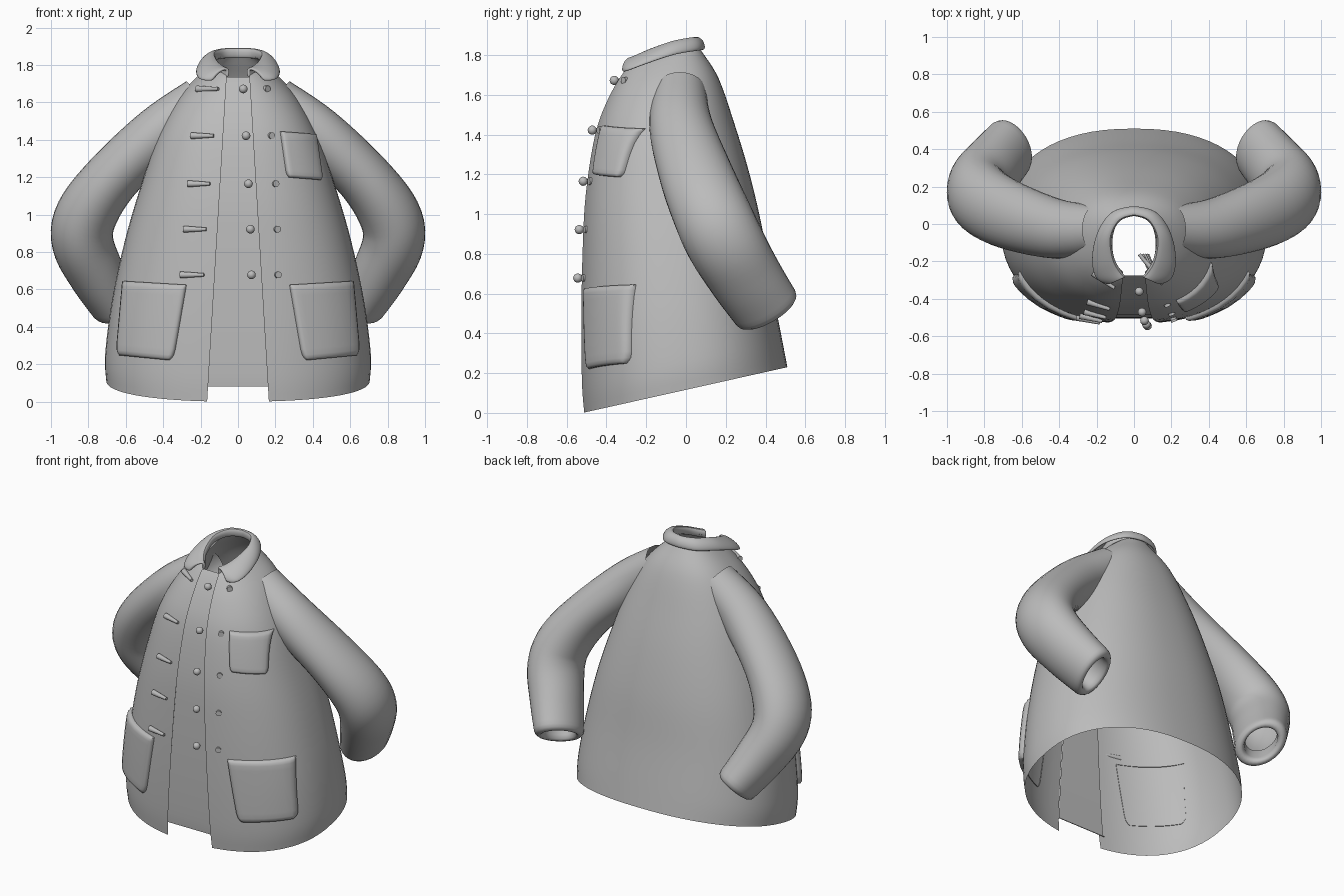
import bpy, bmesh, math
from mathutils import Vector
from mathutils.bvhtree import BVHTree

if "Cube" in bpy.data.objects:
    bpy.data.objects.remove(bpy.data.objects["Cube"])

cloth = bpy.data.materials.new("grey_cloth")
cloth.use_nodes = True
grey = (0.5, 0.5, 0.5, 1)
cloth.diffuse_color = grey
cloth.node_tree.nodes["Principled BSDF"].inputs["Base Color"].default_value = grey


def finish(name, bm, angle=50):
    bmesh.ops.recalc_face_normals(bm, faces=bm.faces)
    mesh = bpy.data.meshes.new(name)
    bm.to_mesh(mesh)
    bm.free()
    mesh.materials.append(cloth)
    obj = bpy.data.objects.new(name, mesh)
    bpy.context.collection.objects.link(obj)
    bpy.ops.object.select_all(action='DESELECT')
    obj.select_set(True)
    bpy.context.view_layer.objects.active = obj
    bpy.ops.object.shade_smooth_by_angle(angle=math.radians(angle))
    return obj


def loft(rows, closed=False):
    bm = bmesh.new()
    grid = [[bm.verts.new(p) for p in row] for row in rows]
    for low, high in zip(grid, grid[1:]):
        n = len(low)
        for i in range(n if closed else n - 1):
            j = (i + 1) % n
            bm.faces.new((low[i], low[j], high[j], high[i]))
    return bm


def smooth(stations, steps):
    """Catmull-Rom interpolation of equal-length tuples."""
    pts = [stations[0]] + list(stations) + [stations[-1]]
    out = []
    for a, b, c, d in zip(pts, pts[1:], pts[2:], pts[3:]):
        for k in range(steps):
            t = k / steps
            out.append([q + t / 2 * (r - p + t * (2 * p - 5 * q + 4 * r - s + t * (3 * (q - r) + s - p)))
                        for p, q, r, s in zip(a, b, c, d)])
    return out + [list(stations[-1])]


# Body: tilted rings (half width, front y, front z, back y, back z)
FULL = 2.3
rings = smooth([
    (.705, -.52, 0, .51, .23), (.71, -.53, .15, .485, .36), (.675, -.532, .45, .435, .62),
    (.605, -.525, .8, .385, .92), (.52, -.508, 1.1, .32, 1.2), (.425, -.46, 1.4, .245, 1.45),
    (.31, -.395, 1.58, .165, 1.68), (.18, -.315, 1.72, .085, 1.81), (.115, -.27, 1.76, .05, 1.86)], 5)


def opening(z):
    return .165 - .06 * z


def power(v):
    return math.copysign(abs(v) ** (2 / FULL), v)


def body_ring(ring):
    w, yf, zf, yb, zb = ring
    start = math.asin((opening(zf) / w) ** (FULL / 2))
    row = []
    for i in range(65):
        a = start + (2 * math.pi - 2 * start) * i / 64
        t = (1 - power(math.cos(a))) / 2
        row.append((w * power(math.sin(a)), yf + (yb - yf) * t, zf + (zb - zf) * t))
    return row


bm = loft([body_ring(r) for r in rings])
tree = BVHTree.FromBMesh(bm)
finish("coat_body", bm)

# Recessed panel behind the front opening
panel = []
for w, yf, zf, yb, zb in rings:
    if zf < 1.745:
        e = opening(zf) + .015
        panel.append([(e * s, yf + .028, max(zf, .08 + zf * .01)) for s in (-1, -.5, 0, .5, 1)])
finish("front_panel", loft(panel))


def front_y(x, z):
    hit = tree.ray_cast(Vector((x, -2, z)), Vector((0, 1, 0)))[0]
    return min(hit.y, -.15) if hit else -.17


# Sleeves: centre x, y, z, radius along y, radius across
arm = smooth([
    (.2, -.03, 1.62, .13, .12), (.42, -.025, 1.44, .16, .145), (.67, .05, 1.2, .185, .15),
    (.81, .13, 1.0, .195, .165), (.83, .2, .85, .195, .165), (.755, .3, .68, .185, .15),
    (.67, .4, .53, .175, .13)], 5)


def sleeve(name, side):
    rows = []

    def add(c, t, ru, rv):
        u = (Vector((0, 1, 0)) - t * t.y).normalized()
        v = t.cross(u)
        ring = []
        for i in range(32):
            a = 2 * math.pi * i / 32
            p = c + u * (ru * math.cos(a)) + v * (rv * math.sin(a))
            ring.append((side * p.x, p.y, p.z))
        rows.append(ring)

    for i, s in enumerate(arm):
        ahead = Vector(arm[min(i + 1, len(arm) - 1)][:3])
        t = (ahead - Vector(arm[max(i - 1, 0)][:3])).normalized()
        add(Vector(s[:3]), t, s[3], s[4])
    # rounded cuff lip, turned into the sleeve
    for move, scale in ((.02, .96), (.033, .87), (.035, .76), (.025, .68), (0, .64), (-.12, .62)):
        add(Vector(s[:3]) + t * move, t, s[3] * scale, s[4] * scale)
    finish(name, loft(rows, closed=True), 60)


sleeve("left_sleeve", 1)
sleeve("right_sleeve", -1)

# Collar: matching points of the fold line and the outer edge, back to front
fold = smooth([(0, .045, 1.895), (.075, .02, 1.893), (.122, -.07, 1.875), (.108, -.18, 1.835),
               (.075, -.245, 1.805), (.045, -.285, 1.79)], 3)
edge = smooth([(0, .09, 1.825), (.12, .06, 1.82), (.2, -.06, 1.8), (.225, -.2, 1.755),
               (.2, -.295, 1.72), (.135, -.32, 1.715)], 3)
half = []
for f, o in zip(fold, edge):
    f, o = Vector(f), Vector(o)
    out = Vector((o.x - f.x, o.y - f.y, 0)).normalized()
    mid = (f + o) / 2 + out * .015 + Vector((0, 0, .012))
    stand = f + out * .01 - Vector((0, 0, .06))
    half.append([stand, f, mid, o])
rows = [[(-p.x, p.y, p.z) for p in row] for row in half[:0:-1]] + half
collar = finish("collar", loft(rows), 60)
thick = collar.modifiers.new("thickness", 'SOLIDIFY')
thick.thickness = .022
thick.offset = 0
soft = collar.modifiers.new("soft", 'SUBSURF')
soft.levels = soft.render_levels = 2


# Patch pockets: padded grids laid on the body; corners top in, top out, bottom out, bottom in
def pocket(name, corners, side):
    steps = [0, 0, .03, .07, .15, .3, .5, .7, .85, .93, .97, 1, 1]
    last = len(steps) - 1
    a, b, c, d = [Vector(p) for p in corners]
    rows = []
    for j, v in enumerate(steps):
        row = []
        near = max(0, 1 - (1 - v) / .12)
        for i, u in enumerate(steps):
            u = .5 + (u - .5) * (1 - .13 * near ** 2)
            p = a.lerp(b, u).lerp(d.lerp(c, u), v)
            rim = min(i, j, last - i, last - j)
            lift = (-.004, .014, .024, .027)[min(rim, 3)]
            y = front_y(p.x, p.y)
            slope = Vector(((front_y(p.x + .01, p.y) - y) / .01, -1)).normalized()
            row.append((side * (p.x + min(slope.x, .7) * lift), y - lift * .9, p.y))
        rows.append(row)
    finish(name, loft(rows), 60)


hip = [(.275, .625), (.61, .645), (.645, .25), (.345, .22)]
pocket("left_hip_pocket", hip, 1)
pocket("right_hip_pocket", hip, -1)
pocket("chest_pocket", [(.225, 1.445), (.41, 1.43), (.445, 1.185), (.26, 1.2)], 1)


# Toggles: tapered pegs on both sides, with a ball on the left one
def peg(name, x0, x1, z):
    ends = [Vector((x, front_y(x, z) - .012, z)) for x in (x0, x1)]
    axis = ends[1] - ends[0]
    bm = bmesh.new()
    bmesh.ops.create_cone(bm, cap_ends=True, segments=16, radius1=.009, radius2=.018, depth=axis.length)
    turn = axis.to_track_quat('Z', 'Y').to_matrix()
    bmesh.ops.rotate(bm, matrix=turn, verts=bm.verts)
    bmesh.ops.translate(bm, vec=(ends[0] + ends[1]) / 2, verts=bm.verts)
    finish(name, bm)


toggles = [(1.672, .028, .16, -.105, -.22), (1.422, .043, .183, -.13, -.25), (1.165, .056, .205, -.15, -.267),
           (.922, .066, .213, -.17, -.29), (.678, .072, .217, -.182, -.308)]
for n, (z, ball, tip, inner, outer) in enumerate(toggles, 1):
    peg(f"left_toggle_{n}", ball, tip, z)
    peg(f"right_toggle_{n}", inner, outer, z)
    bm = bmesh.new()
    bmesh.ops.create_uvsphere(bm, u_segments=16, v_segments=10, radius=.023)
    bmesh.ops.translate(bm, vec=(ball, front_y(opening(z) + .01, z) - .022, z), verts=bm.verts)
    finish(f"toggle_ball_{n}", bm)
